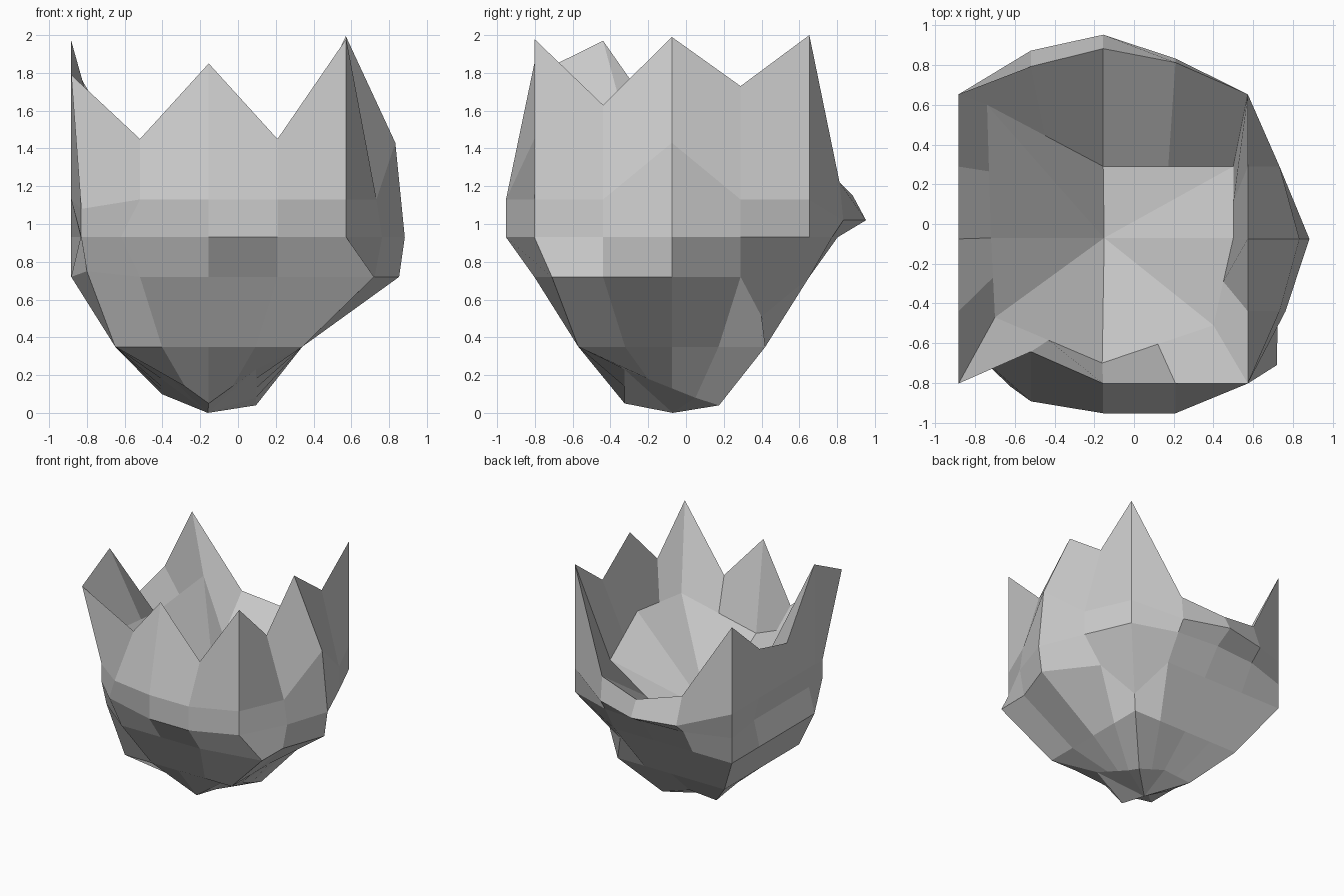
import bpy, bmesh
from mathutils import Vector

if "Cube" in bpy.data.objects:
    bpy.data.objects.remove(bpy.data.objects["Cube"])

CX, CY = -0.155, -0.075
SIDES = [((1, 0), (0, -1)), ((0, 1), (1, 0)), ((-1, 0), (0, 1)), ((0, -1), (-1, 0))]


def ring(half, bulge, z):
    """Square loop of 16 points (front, right, back, left), pushed out per point."""
    pts = []
    for s, (along, out) in enumerate(SIDES):
        for k in range(4):
            i = s * 4 + k
            t = -half + k * half / 2
            b = half + (bulge[i] if bulge else 0)
            zz = z[i] if isinstance(z, list) else z
            pts.append(Vector((CX + along[0] * t + out[0] * b,
                               CY + along[1] * t + out[1] * b, zz)))
    return pts


def inner_ring(corners):
    """Eight key points, with a midpoint between each pair."""
    pts = []
    for i, p in enumerate(corners):
        a, b = Vector(p), Vector(corners[(i + 1) % 8])
        pts += [a, (a + b) / 2]
    return pts


# basin edge inside the crown of petals
basin = inner_ring([(-.70, -.47, 1.38), (-.16, -.70, 1.10), (.40, -.51, 1.36), (.50, -.07, 1.35),
                    (.50, .29, 1.08), (-.155, .29, .65), (-.74, .60, 1.38), (-.72, -.07, 1.33)])

# jagged petal rim
rim = ring(.728, [0, -.16, 0, 0, 0, 0, 0, 0, 0, .16, .23, .14, 0, 0, 0, 0],
           [1.79, 1.45, 1.85, 1.45, 1.98, 1.63, 1.99, 1.73,
            2.0, 1.22, 1.15, 1.24, 1.86, 1.54, 1.45, 1.97])
# bulging belly
upper = ring(.728, [0, .09, .15, .15, 0, .16, .26, .16, 0, .18, .30, .22, 0, 0, 0, 0],
             [1.13] * 6 + [1.43] + [1.13] * 2 + [1.02] * 3 + [1.13] * 4)
belly = ring(.728, [0, .06, .15, .15, 0, .19, .31, .16, 0, .12, .15, .12, 0, -.05, -.05, -.05], .93)
lower = ring(.728, [0, 0, 0, 0, .15, .15, .28, 0, 0, 0, 0, 0, 0, 0, 0, 0], .72)
# pinched front left corner, and the undercut petal tip at the back right
upper[0] = Vector((-.83, -.62, 1.08))
belly[0] = Vector((-.83, -.62, .93))
belly[1] = Vector((-.62, -.82, .93))
lower[0] = Vector((-.80, -.60, .75))
lower[4] = Vector((.72, -.71, .72))
lower[8] = Vector((.33, .40, .51))
# tapered underside
base = ring(.495, None, .35)
foot = ring(.25, None, [.23, .14, .05, .14, .23, .18, .13, .08,
                        .04, .08, .12, .11, .10, .12, .14, .18])

bm = bmesh.new()
loops = [[bm.verts.new(p) for p in r] for r in (basin, rim, upper, belly, lower, base, foot)]
for a, b in zip(loops, loops[1:]):
    for i in range(16):
        j = (i + 1) % 16
        bm.faces.new((a[i], b[i], b[j], a[j]))
# floor of the basin and point of the foot
for loop, tip in ((loops[0], (-.15, -.07, .69)), (loops[-1], (-.16, -.07, 0))):
    c = bm.verts.new(tip)
    for i in range(16):
        bm.faces.new((loop[i], loop[(i + 1) % 16], c))
bmesh.ops.recalc_face_normals(bm, faces=bm.faces)
mesh = bpy.data.meshes.new("petal_bowl")
bm.to_mesh(mesh)
bm.free()
bpy.context.collection.objects.link(bpy.data.objects.new("petal_bowl", mesh))
